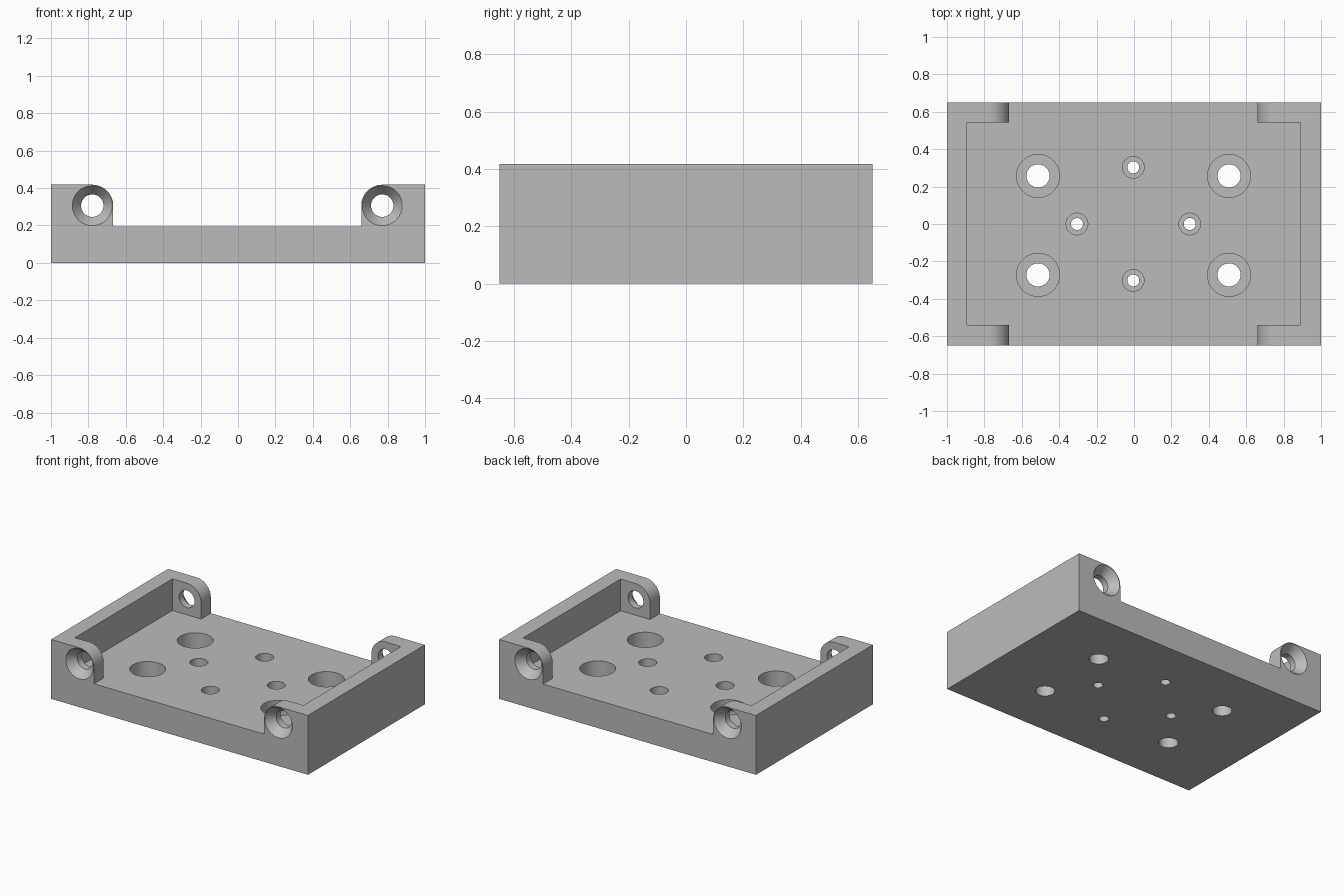
import bpy, bmesh, math
from mathutils import Matrix, Vector

cube = bpy.data.objects.get("Cube")
if cube:
    bpy.data.objects.remove(cube, do_unlink=True)

TOP, FLOOR, DEPTH = 0.418, 0.195, 0.65
EAR_R = 0.112
EAR_X = {-1: -0.779, 1: 0.771}
SEGMENTS = 48

grey = bpy.data.materials.new("plain grey")
grey.use_nodes = True
colour = (0.5, 0.5, 0.5, 1)
grey.diffuse_color = colour
grey.node_tree.nodes["Principled BSDF"].inputs["Base Color"].default_value = colour


def make_object(name, bm):
    bmesh.ops.recalc_face_normals(bm, faces=bm.faces)
    mesh = bpy.data.meshes.new(name)
    bm.to_mesh(mesh)
    bm.free()
    mesh.materials.append(grey)
    obj = bpy.data.objects.new(name, mesh)
    bpy.context.collection.objects.link(obj)
    return obj


def box(name, low, high):
    low, high = Vector(low), Vector(high)
    bm = bmesh.new()
    bmesh.ops.create_cube(bm, size=1, matrix=Matrix.Translation((low + high) / 2)
                          @ Matrix.Diagonal((*(high - low), 1)))
    return make_object(name, bm)


def extrude_y(name, outline, half):
    bm = bmesh.new()
    face = bm.faces.new([bm.verts.new((x, -half, z)) for x, z in outline])
    out = bmesh.ops.extrude_face_region(bm, geom=[face])
    verts = [v for v in out["geom"] if isinstance(v, bmesh.types.BMVert)]
    bmesh.ops.translate(bm, verts=verts, vec=(0, 2 * half, 0))
    return make_object(name, bm)


def drill(name, profile, matrix):
    """Turned cutter from (radius, height) steps along local z."""
    bm = bmesh.new()
    rings = []
    for r, h in profile:
        angles = [math.tau * i / SEGMENTS for i in range(SEGMENTS)]
        rings.append([bm.verts.new((r * math.cos(a), r * math.sin(a), h)) for a in angles])
    for a, b in zip(rings, rings[1:]):
        for i in range(SEGMENTS):
            j = (i + 1) % SEGMENTS
            bm.faces.new((a[i], a[j], b[j], b[i]))
    bm.faces.new(rings[0])
    bm.faces.new(rings[-1])
    bm.transform(matrix)
    return make_object(name, bm)


# Solid block
tray = box("mounting_tray", (-1, -DEPTH, 0), (1, DEPTH, TOP))

# Pocket between the side walls
cutters = [box("pocket_cutter", (-0.892, -0.541, FLOOR), (0.889, 0.543, 1))]

# Opening between the rounded ears, cut front to back
outline = []
for side in (-1, 1):
    cx, cz = EAR_X[side], TOP - EAR_R
    arc = [(cx - side * EAR_R * math.cos(a), cz + EAR_R * math.sin(a))
           for a in (math.pi / 2 * i / 16 for i in range(17))]
    edge = [(cx - side * EAR_R, FLOOR)] + arc + [(cx, 1)]
    outline += edge if side < 0 else edge[::-1]
cutters.append(extrude_y("opening_cutter", outline, 1))

# Countersunk screw holes through the ears
for side, x in EAR_X.items():
    for end in (-1, 1):
        place = (Matrix.Translation((x, end * DEPTH, TOP - EAR_R))
                 @ Matrix.Rotation(-end * math.pi / 2, 4, "X"))
        cutters.append(drill("ear_hole_cutter",
                             [(0.06, -0.2), (0.06, -0.06), (0.107, 0), (0.107, 0.05)], place))

# Counterbored holes in the floor
holes = [(x, y, 0.115, 0.062, 0.12) for x in (-0.513, 0.508) for y in (-0.272, 0.257)]
holes += [(x, y, 0.058, 0.032, 0.1) for x, y in
          ((-0.305, 0), (0.298, 0), (-0.004, 0.303), (-0.004, -0.302))]
for x, y, wide, narrow, deep in holes:
    step = FLOOR - deep
    cutters.append(drill("floor_hole_cutter",
                         [(narrow, -0.1), (narrow, step), (wide, step), (wide, 0.3)],
                         Matrix.Translation((x, y, 0))))

# Apply every cut, then remove the cutters
bpy.ops.object.select_all(action="DESELECT")
bpy.context.view_layer.objects.active = tray
tray.select_set(True)
for cutter in cutters:
    cutter.hide_render = True
    cut = tray.modifiers.new("cut", "BOOLEAN")
    cut.operation, cut.solver, cut.object = "DIFFERENCE", "EXACT", cutter
    bpy.ops.object.modifier_apply(modifier=cut.name)
    bpy.data.objects.remove(cutter, do_unlink=True)
bpy.ops.object.shade_smooth_by_angle(angle=math.radians(25))
